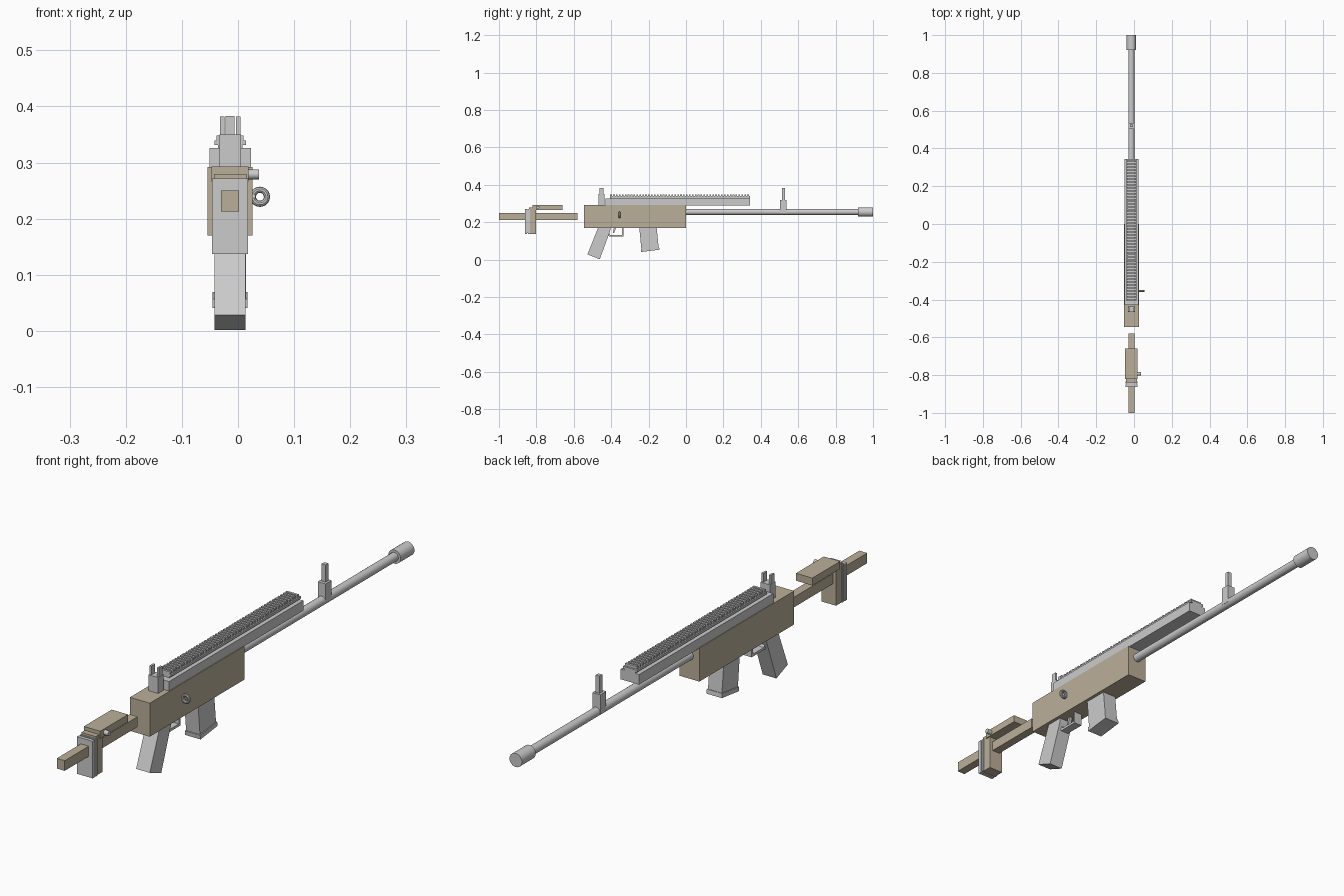
import bpy, bmesh, math
from mathutils import Vector

if "Cube" in bpy.data.objects:
    bpy.data.objects.remove(bpy.data.objects["Cube"])

CX = -0.014  # centre line of the model

tan = bpy.data.materials.new("tan")
tan.diffuse_color = (0.50, 0.43, 0.32, 1)
tan.use_nodes = True
tan.node_tree.nodes["Principled BSDF"].inputs["Base Color"].default_value = tan.diffuse_color


def finish(name, bm, mat=None):
    bmesh.ops.recalc_face_normals(bm, faces=bm.faces)
    me = bpy.data.meshes.new(name)
    bm.to_mesh(me)
    bm.free()
    ob = bpy.data.objects.new(name, me)
    bpy.context.collection.objects.link(ob)
    if mat:
        me.materials.append(mat)
    return ob


def add_box(bm, hw, y, z, cx=CX):
    r = bmesh.ops.create_cube(bm, size=1)
    for v in r["verts"]:
        v.co = Vector((cx + v.co.x * 2 * hw,
                       (y[0] + y[1]) / 2 + v.co.y * (y[1] - y[0]),
                       (z[0] + z[1]) / 2 + v.co.z * (z[1] - z[0])))


def box(name, hw, y, z, mat=None, cx=CX):
    bm = bmesh.new()
    add_box(bm, hw, y, z, cx)
    return finish(name, bm, mat)


def side_profile(name, hw, pts, mat=None):
    # y/z outline extruded across x
    bm = bmesh.new()
    f = bm.faces.new([bm.verts.new((CX - hw, y, z)) for y, z in pts])
    r = bmesh.ops.extrude_face_region(bm, geom=[f])
    vs = [g for g in r["geom"] if isinstance(g, bmesh.types.BMVert)]
    bmesh.ops.translate(bm, verts=vs, vec=(2 * hw, 0, 0))
    return finish(name, bm, mat)


def cylinder(name, a, b, r, n=24):
    a, b = Vector(a), Vector(b)
    bpy.ops.mesh.primitive_cylinder_add(
        vertices=n, radius=r, depth=(b - a).length, location=(a + b) / 2,
        rotation=(b - a).to_track_quat('Z', 'Y').to_euler())
    ob = bpy.context.object
    ob.name = name
    bpy.ops.object.shade_smooth_by_angle()
    return ob


# receiver
box("receiver", 0.04, (-0.545, 0.0), (0.17, 0.292), tan)

# barrel and muzzle
cylinder("barrel", (CX, -0.01, 0.255), (CX, 0.93, 0.255), 0.016)
cylinder("muzzle", (CX, 0.92, 0.255), (CX, 1.0, 0.255), 0.025)

# top rail: body, neck, flange and cross teeth
box("rail_body", 0.037, (-0.43, 0.343), (0.289, 0.326))
bm = bmesh.new()
add_box(bm, 0.022, (-0.405, 0.343), (0.324, 0.333))
add_box(bm, 0.028, (-0.405, 0.343), (0.331, 0.339))
N = 48
pitch = 0.748 / N
for i in range(N):
    y = -0.405 + i * pitch
    add_box(bm, 0.024, (y, y + pitch * 0.55), (0.338, 0.348))
finish("rail_top", bm)

# rear sight with two ears
bm = bmesh.new()
add_box(bm, 0.019, (-0.467, -0.436), (0.29, 0.35))
for s in (-1, 1):
    add_box(bm, 0.004, (-0.462, -0.442), (0.35, 0.382), CX + s * 0.0145)
finish("rear_sight", bm)

# front sight
bm = bmesh.new()
add_box(bm, 0.016, (0.502, 0.536), (0.25, 0.32))
add_box(bm, 0.008, (0.513, 0.528), (0.32, 0.383))
finish("front_sight", bm)

# charging ring and its stem
bpy.ops.mesh.primitive_torus_add(
    location=(0.039, -0.355, 0.239), rotation=(math.pi / 2, 0, 0),
    major_radius=0.0125, minor_radius=0.0055,
    major_segments=24, minor_segments=10)
bpy.context.object.name = "charging_ring"
bpy.ops.object.shade_smooth_by_angle()
cylinder("ring_stem", (0.02, -0.355, 0.239), (0.031, -0.355, 0.239), 0.006, 16)

# grip
side_profile("grip", 0.0275, [(-0.468, 0.175), (-0.405, 0.175), (-0.405, 0.155),
                              (-0.461, 0.002), (-0.527, 0.028)])

# trigger guard and trigger
side_profile("trigger_guard", 0.016, [
    (-0.44, 0.172), (-0.412, 0.124), (-0.335, 0.124), (-0.335, 0.172),
    (-0.343, 0.172), (-0.343, 0.133), (-0.405, 0.133), (-0.428, 0.172)])
side_profile("trigger", 0.006, [(-0.385, 0.172), (-0.392, 0.142), (-0.385, 0.142),
                                (-0.373, 0.172)])

# magazine with base plate
side_profile("magazine", 0.028, [(-0.25, 0.172), (-0.157, 0.172),
                                 (-0.146, 0.062), (-0.238, 0.050)])
side_profile("magazine_base", 0.031, [(-0.242, 0.057), (-0.144, 0.069),
                                      (-0.142, 0.053), (-0.240, 0.041)])

# stock: tube, cheek rest, butt and pads
box("stock_tube", 0.016, (-1.0, -0.58), (0.213, 0.25), tan)
box("cheek_rest", 0.033, (-0.82, -0.66), (0.266, 0.293), tan)
box("butt", 0.029, (-0.84, -0.802), (0.137, 0.28), tan)
box("butt_pad_inner", 0.032, (-0.844, -0.834), (0.137, 0.272))
box("butt_pad_core", 0.027, (-0.85, -0.842), (0.142, 0.267))
box("butt_pad_outer", 0.032, (-0.862, -0.849), (0.137, 0.272))
cylinder("cheek_knob", (0.01, -0.793, 0.279), (0.037, -0.793, 0.279), 0.009, 16)
